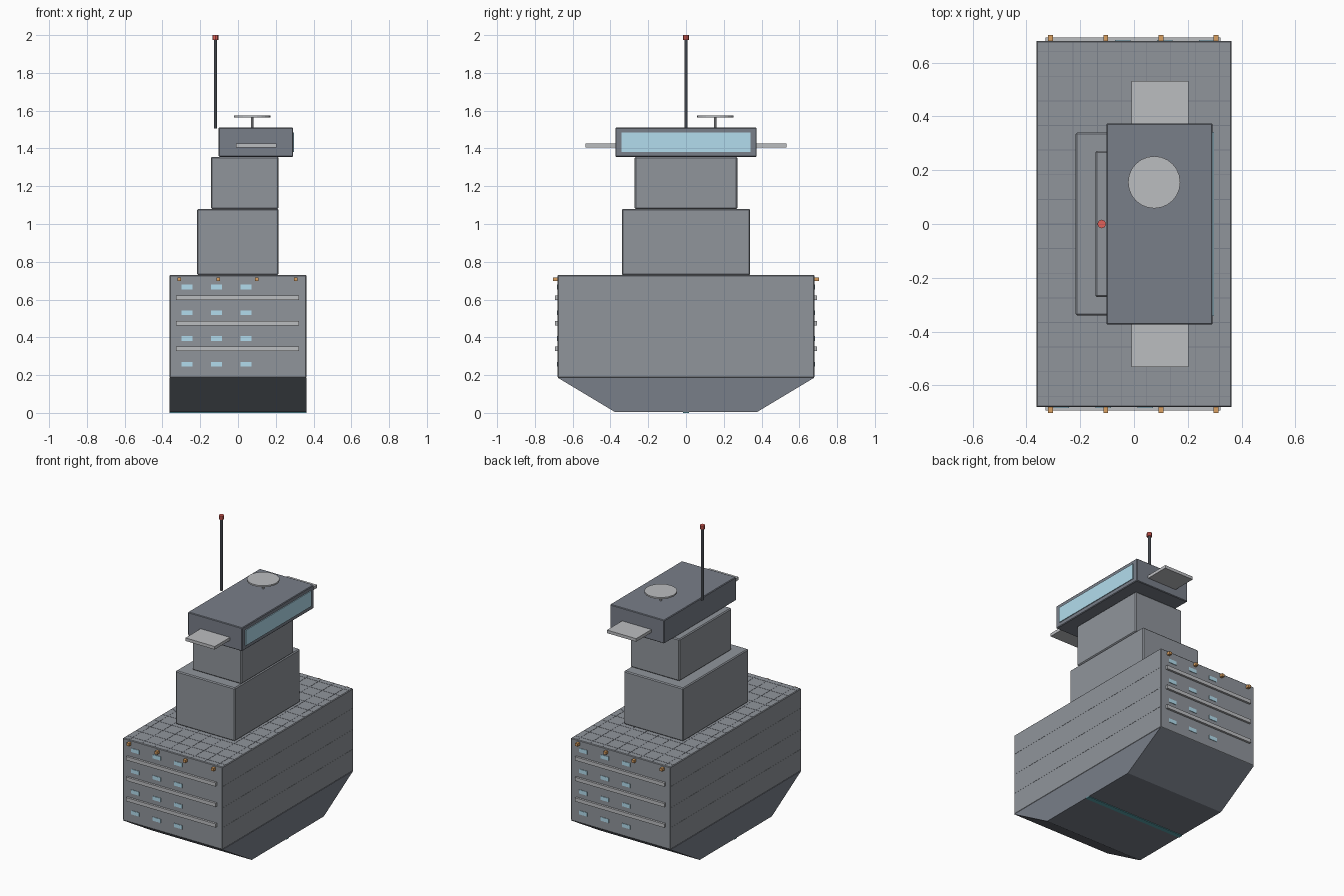
import bpy, bmesh
from mathutils import Matrix

if "Cube" in bpy.data.objects:
    bpy.data.objects.remove(bpy.data.objects["Cube"])


def mat(name, rgb):
    m = bpy.data.materials.new(name)
    m.diffuse_color = (*rgb, 1)
    m.use_nodes = True
    m.node_tree.nodes["Principled BSDF"].inputs["Base Color"].default_value = m.diffuse_color
    return m


HULL = mat("hull_grey", (0.28, 0.30, 0.33))
DARK = mat("dark_grey", (0.19, 0.21, 0.25))
LIGHT = mat("light_grey", (0.50, 0.51, 0.53))
GLASS = mat("glass_blue", (0.45, 0.72, 0.85))
RED = mat("red", (0.75, 0.12, 0.10))
AMBER = mat("amber", (0.70, 0.35, 0.12))
TEAL = mat("teal", (0.10, 0.35, 0.40))


def finish(name, bm, material):
    bmesh.ops.recalc_face_normals(bm, faces=bm.faces)
    me = bpy.data.meshes.new(name)
    bm.to_mesh(me)
    bm.free()
    ob = bpy.data.objects.new(name, me)
    bpy.context.collection.objects.link(ob)
    me.materials.append(material)
    return ob


def boxes(name, spans, material, bevel=0):
    """One object made of boxes given as (x0, x1, y0, y1, z0, z1)."""
    bm = bmesh.new()
    for x0, x1, y0, y1, z0, z1 in spans:
        m = (Matrix.Translation(((x0 + x1) / 2, (y0 + y1) / 2, (z0 + z1) / 2))
             @ Matrix.Diagonal((x1 - x0, y1 - y0, z1 - z0, 1)))
        bmesh.ops.create_cube(bm, size=1, matrix=m)
    ob = finish(name, bm, material)
    if bevel:
        b = ob.modifiers.new("bevel", "BEVEL")
        b.width, b.segments = bevel, 1
    return ob


def centred(cx, cy, cz, sx, sy, sz):
    return (cx - sx / 2, cx + sx / 2, cy - sy / 2, cy + sy / 2, cz - sz / 2, cz + sz / 2)


def rod(name, x, y, z0, z1, r, sides, material):
    bm = bmesh.new()
    bmesh.ops.create_cone(bm, cap_ends=True, segments=sides, radius1=r, radius2=r,
                          depth=z1 - z0, matrix=Matrix.Translation((x, y, (z0 + z1) / 2)))
    return finish(name, bm, material)


W, L = 0.362, 0.68

# Main hull block and tapered lower hull
boxes("upper_hull", [(-W, W, -L, L, 0.187, 0.73)], HULL, 0.004)
bm = bmesh.new()
profile = [(-0.375, 0.004), (0.375, 0.004), (L, 0.187), (-L, 0.187)]
face = bm.faces.new([bm.verts.new((-W, y, z)) for y, z in profile])
ext = bmesh.ops.extrude_face_region(bm, geom=[face])
bmesh.ops.translate(bm, vec=(2 * W, 0, 0),
                    verts=[v for v in ext["geom"] if isinstance(v, bmesh.types.BMVert)])
finish("lower_hull", bm, DARK)
boxes("keel_strip", [(-W, W, -0.015, 0.015, 0, 0.006)], TEAL)

# Panel seams on the deck and the long sides
seams = [centred(-0.318 + 0.0909 * i, 0, 0.73, 0.003, 2 * L - 0.01, 0.002) for i in range(8)]
seams += [centred(0, 0.0915 * j, 0.73, 2 * W - 0.01, 0.003, 0.002) for j in range(-7, 8)]
boxes("deck_seams", seams, DARK)
boxes("side_seams", [centred(s * W, 0, z, 0.002, 2 * L - 0.01, 0.003)
                     for s in (-1, 1) for z in (0.33, 0.46, 0.60)], HULL)

# Rails, windows and lamps on both short ends
rails, windows, lamps = [], [], []
for s in (-1, 1):
    rails += [centred(-0.003, s * 0.686, z, 0.65, 0.016, 0.024) for z in (0.34, 0.475, 0.61)]
    windows += [centred(-s * x, s * L, z, 0.058, 0.006, 0.025)
                for x in (-0.27, -0.115, 0.042) for z in (0.257, 0.394, 0.53, 0.667)]
    lamps += [centred(x, s * 0.692, 0.708, 0.018, 0.022, 0.018)
              for x in (-0.31, -0.105, 0.1, 0.305)]
boxes("end_rails", rails, LIGHT)
boxes("end_windows", windows, GLASS)
boxes("deck_lamps", lamps, AMBER)

# Stepped tower and bridge
boxes("lower_tower", [(-0.217, 0.215, -0.34, 0.34, 0.73, 1.08)], HULL, 0.006)
boxes("upper_tower", [(-0.143, 0.215, -0.272, 0.272, 1.08, 1.356)], HULL, 0.006)
boxes("bridge", [(-0.103, 0.292, -0.374, 0.374, 1.356, 1.51)], DARK, 0.004)
boxes("bridge_window", [(0.285, 0.297, -0.342, 0.342, 1.382, 1.484)], GLASS)
boxes("bridge_wings", [(-0.01, 0.203, min(s * 0.36, s * 0.532), max(s * 0.36, s * 0.532),
                        1.405, 1.425) for s in (-1, 1)], LIGHT)

# Radar dish and mast
rod("radar_stem", 0.075, 0.155, 1.505, 1.567, 0.007, 8, LIGHT)
rod("radar_dish", 0.075, 0.155, 1.564, 1.574, 0.097, 24, LIGHT)
rod("mast", -0.12, 0, 1.505, 1.98, 0.008, 8, DARK)
rod("mast_beacon", -0.12, 0, 1.975, 2.0, 0.016, 8, RED)
